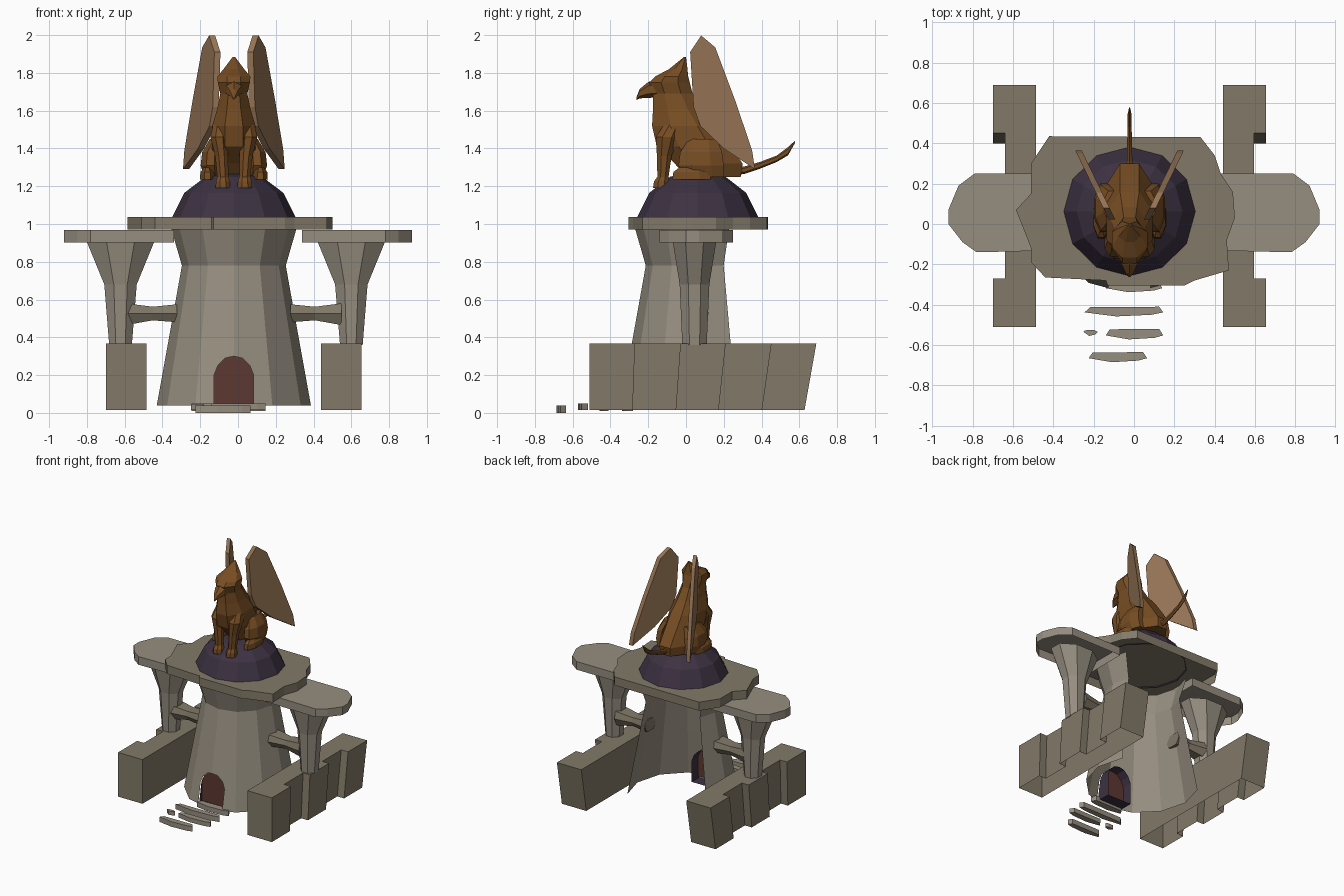
import bpy, bmesh, math

if "Cube" in bpy.data.objects:
    bpy.data.objects.remove(bpy.data.objects["Cube"])

CX, CY = -0.022, 0.062          # tower axis


def material(name, rgb):
    m = bpy.data.materials.new(name)
    m.diffuse_color = (*rgb, 1)
    m.use_nodes = True
    m.node_tree.nodes["Principled BSDF"].inputs["Base Color"].default_value = m.diffuse_color
    return m


STONE = material("pale stone", (0.305, 0.27, 0.215))
WALL = material("olive stone", (0.225, 0.195, 0.14))
PURPLE = material("dark purple", (0.046, 0.031, 0.054))
RED = material("door red", (0.11, 0.04, 0.032))
BROWN = material("animal brown", (0.185, 0.075, 0.017))
TAN = material("wing tan", (0.30, 0.175, 0.09))


def build(name, verts, faces, mat, recalc=True):
    me = bpy.data.meshes.new(name)
    me.from_pydata(verts, [], faces)
    bm = bmesh.new()
    bm.from_mesh(me)
    if recalc:
        bmesh.ops.recalc_face_normals(bm, faces=bm.faces)
    bm.to_mesh(me)
    bm.free()
    me.materials.append(mat)
    ob = bpy.data.objects.new(name, me)
    bpy.context.collection.objects.link(ob)
    return ob


def skin(name, rings, mat, caps=True, closed=True, open_base=False):
    """Join equal-sized point rings into a surface."""
    n = len(rings[0])
    verts = [p for r in rings for p in r]
    faces = []
    for i in range(len(rings) - 1):
        for j in range(n if closed else n - 1):
            k = (j + 1) % n
            faces.append((i * n + j, i * n + k, (i + 1) * n + k, (i + 1) * n + j))
    if caps:
        if not open_base:
            faces.append(tuple(range(n))[::-1])
        faces.append(tuple(range((len(rings) - 1) * n, len(rings) * n)))
    return build(name, verts, faces, mat, closed)


def ring(c, a, b, axis="z", n=8, turn=0.5):
    """Ellipse of n points; a is the x radius, b the other one."""
    pts = []
    for i in range(n):
        t = 2 * math.pi * (i + turn) / n
        u, v = a * math.cos(t), b * math.sin(t)
        pts.append((c[0] + u, c[1] + v, c[2]) if axis == "z" else (c[0] + u, c[1], c[2] + v))
    return pts


def slab(name, outline, z0, z1, mat, open_base=False):
    return skin(name, [[(x, y, z) for x, y in outline] for z in (z0, z1)], mat, open_base=open_base)


# tower: 12-sided flared shell, four rear faces left open
rings = []
for z, r in ((0.04, 0.408), (0.4, 0.343), (0.78, 0.275), (0.97, 0.33)):
    rings.append([(CX + r * math.cos(math.radians(a)), CY + r * math.sin(math.radians(a)), z)
                  for a in range(150, 391, 30)])
tower = skin("tower_shell", rings, STONE, caps=False, closed=False)

# doorway cut through the shell along the arch outline
arch = [(-0.105, 0.03), (-0.105, 0.20), (-0.085, 0.25), (-0.045, 0.29), (0, 0.30),
        (0.045, 0.29), (0.085, 0.25), (0.105, 0.20), (0.105, 0.03)]
planes = [((CX + x0, 0, z0), (-(z1 - z0), 0, x1 - x0)) for (x0, z0), (x1, z1) in zip(arch, arch[1:])]
bm = bmesh.new()
bm.from_mesh(tower.data)


def inside(f):
    c = f.calc_center_median()
    return c.y < -0.2 and all((c.x - p[0]) * n[0] + (c.z - p[2]) * n[2] < 1e-5 for p, n in planes)


for p, n in planes:
    fs = [f for f in bm.faces if f.calc_center_median().y < -0.2 and f.calc_center_median().z < 0.4]
    geom = fs + list({e for f in fs for e in f.edges}) + list({v for f in fs for v in f.verts})
    bmesh.ops.bisect_plane(bm, geom=geom, dist=1e-5, plane_co=p, plane_no=n)
bmesh.ops.delete(bm, geom=[f for f in bm.faces if inside(f)], context="FACES")
bm.to_mesh(tower.data)
bm.free()

# recessed door and the hollow frame running inwards
build("door", [(CX + x, -0.272, z + (0.015 if z < 0.1 else 0)) for x, z in arch], [tuple(range(9))], RED, False)
skin("door_frame", [[(CX + x, -0.342 + 0.18 * z + abs(x) * 0.26, z) for x, z in arch],
                    [(CX + x, -0.19, z) for x, z in arch]], PURPLE, caps=False)

# roof slab and dome
slab("roof_slab", [(-0.585, 0.07), (-0.51, -0.12), (-0.51, -0.19), (-0.44, -0.265), (-0.14, -0.28),
                   (-0.13, -0.305), (0.25, -0.305), (0.30, -0.28), (0.47, -0.23), (0.46, -0.08),
                   (0.50, 0.03), (0.49, 0.16), (0.43, 0.25), (0.40, 0.34), (0.33, 0.43),
                   (-0.42, 0.435), (-0.51, 0.30), (-0.51, 0.15)], 0.97, 1.038, WALL, True)
skin("dome", [ring((CX, CY, z), r, r * 0.98, n=12, turn=0)
              for z, r in ((1.03, 0.33), (1.165, 0.262), (1.25, 0.15), (1.272, 0.05))], PURPLE, open_base=True)

for s, side in ((-1, "left"), (1, "right")):
    px = CX + s * 0.60 + (0.0 if s < 0 else 0.022)

    # flared pillar and its rounded platform
    skin(side + "_pillar", [ring((px, 0.045, z), a, b) for z, a, b in
                            ((0.36, 0.065, 0.07), (0.68, 0.093, 0.085), (0.91, 0.195, 0.125))], STONE)
    slab(side + "_platform", [(s * x, y) for x, y in (
        (0.34, -0.13), (0.78, -0.14), (0.85, -0.09), (0.92, 0.0), (0.92, 0.07), (0.87, 0.19),
        (0.79, 0.25), (0.34, 0.25))], 0.903, 0.968, STONE, True)

    # waisted bridge from pillar to tower
    skin(side + "_bridge", [[(CX + s * x, 0.05 + dy, z) for dy, z in
                             ((-w, zm), (-w * 0.8, z1), (w * 0.8, z1), (w, zm), (w * 0.6, z0), (-w * 0.6, z0))]
                            for x, z0, zm, z1, w in ((0.57, 0.465, 0.525, 0.58, 0.07),
                                                     (0.43, 0.49, 0.525, 0.562, 0.05),
                                                     (0.30, 0.48, 0.525, 0.575, 0.07))], WALL)

    # wall with outward buttresses, leaning backwards at the rear
    shift = 0.0 if s < 0 else -0.045
    plan = [(0.485, 0), (0.485, 5)]
    for k in range(5, 0, -1):
        x = 0.70 if k % 2 else 0.64
        plan += [(x, k), (x, k - 1)]
    skin(side + "_wall", [[(s * (x + shift), -0.51 + k * dy, z) for x, k in plan]
                          for z, dy in ((0.015, 0.2275), (0.367, 0.24))], WALL, open_base=True)

# broken steps
for i, (x0, x1, y0, y1, z0, z1) in enumerate((
        (-0.14, 0.14, -0.338, -0.28, 0.01, 0.05), (-0.245, 0.145, -0.458, -0.41, 0.01, 0.05),
        (-0.25, -0.18, -0.555, -0.525, 0.015, 0.045), (-0.14, 0.145, -0.572, -0.52, 0.015, 0.05),
        (-0.225, 0.065, -0.685, -0.635, 0.0, 0.04))):
    w = x1 - x0
    slab("step_%d" % (i + 1), [(x0, y0 + 0.02), (x0 + 0.4 * w, y0), (x0 + 0.85 * w, y0 + 0.008),
                               (x1, y0 + 0.02), (x1 - 0.02, y1), (x0 + 0.07 * w, y1 - 0.002)], z0, z1, STONE)

# seated animal: torso, neck and crested head as stacked sections (z, front, back, half width)
skin("animal_body", [ring((CX, (f + b) / 2, z), w * 1.08, (b - f) / 2 * 1.08) for z, f, b, w in (
    (1.25, 0.0, 0.29, 0.10), (1.32, -0.06, 0.30, 0.115), (1.41, -0.155, 0.24, 0.115),
    (1.52, -0.18, 0.16, 0.115), (1.61, -0.175, 0.085, 0.088), (1.69, -0.175, 0.035, 0.072),
    (1.75, -0.195, 0.02, 0.085), (1.78, -0.165, 0.012, 0.088), (1.82, -0.09, 0.008, 0.055),
    (1.885, -0.01, 0.0, 0.006))], BROWN)
skin("beak", [ring((CX, y, z), a, b, "y", 6) for y, z, a, b in (
    (-0.13, 1.72, 0.06, 0.05), (-0.20, 1.71, 0.045, 0.042), (-0.245, 1.69, 0.022, 0.025),
    (-0.262, 1.665, 0.005, 0.008))], BROWN)
skin("tail", [ring((CX, y, z), a, b, "y", 6) for y, z, a, b in (
    (0.22, 1.28, 0.025, 0.025), (0.31, 1.285, 0.016, 0.02), (0.39, 1.31, 0.014, 0.018),
    (0.48, 1.345, 0.012, 0.017), (0.54, 1.385, 0.012, 0.022), (0.577, 1.435, 0.003, 0.006))], BROWN)

for s, side in ((-1, "left"), (1, "right")):
    # front leg with paw
    skin(side + "_front_leg", [ring((CX + s * x, y, z), a, b) for z, x, y, a, b in (
        (1.19, 0.058, -0.132, 0.042, 0.046), (1.225, 0.058, -0.13, 0.04, 0.043),
        (1.25, 0.058, -0.122, 0.032, 0.032), (1.36, 0.065, -0.115, 0.037, 0.042),
        (1.46, 0.078, -0.10, 0.05, 0.065), (1.54, 0.07, -0.06, 0.04, 0.05))], BROWN)
    # haunch and hind paw
    skin(side + "_haunch", [ring((CX + s * x, y, z), a, b) for z, x, y, a, b in (
        (1.25, 0.115, 0.10, 0.045, 0.11), (1.31, 0.125, 0.08, 0.055, 0.13),
        (1.38, 0.12, 0.08, 0.052, 0.12), (1.45, 0.09, 0.09, 0.04, 0.08))], BROWN)
    skin(side + "_hind_paw", [ring((CX + s * 0.14, 0.03, z), a, b) for z, a, b in (
        (1.235, 0.043, 0.11), (1.275, 0.04, 0.105), (1.30, 0.02, 0.07))], BROWN)
    # upright folded wing, splayed outwards towards the rear
    outline = [(0.08, 1.998), (0.022, 1.91), (0.04, 1.62), (0.075, 1.52), (0.20, 1.40), (0.365, 1.29),
               (0.35, 1.39), (0.26, 1.655), (0.155, 1.935)]
    skin(side + "_wing", [[(CX + s * (0.082 + 0.485 * (y - 0.02) + t), y, z) for y, z in outline]
                          for t in (-0.012, 0.02)], TAN)
